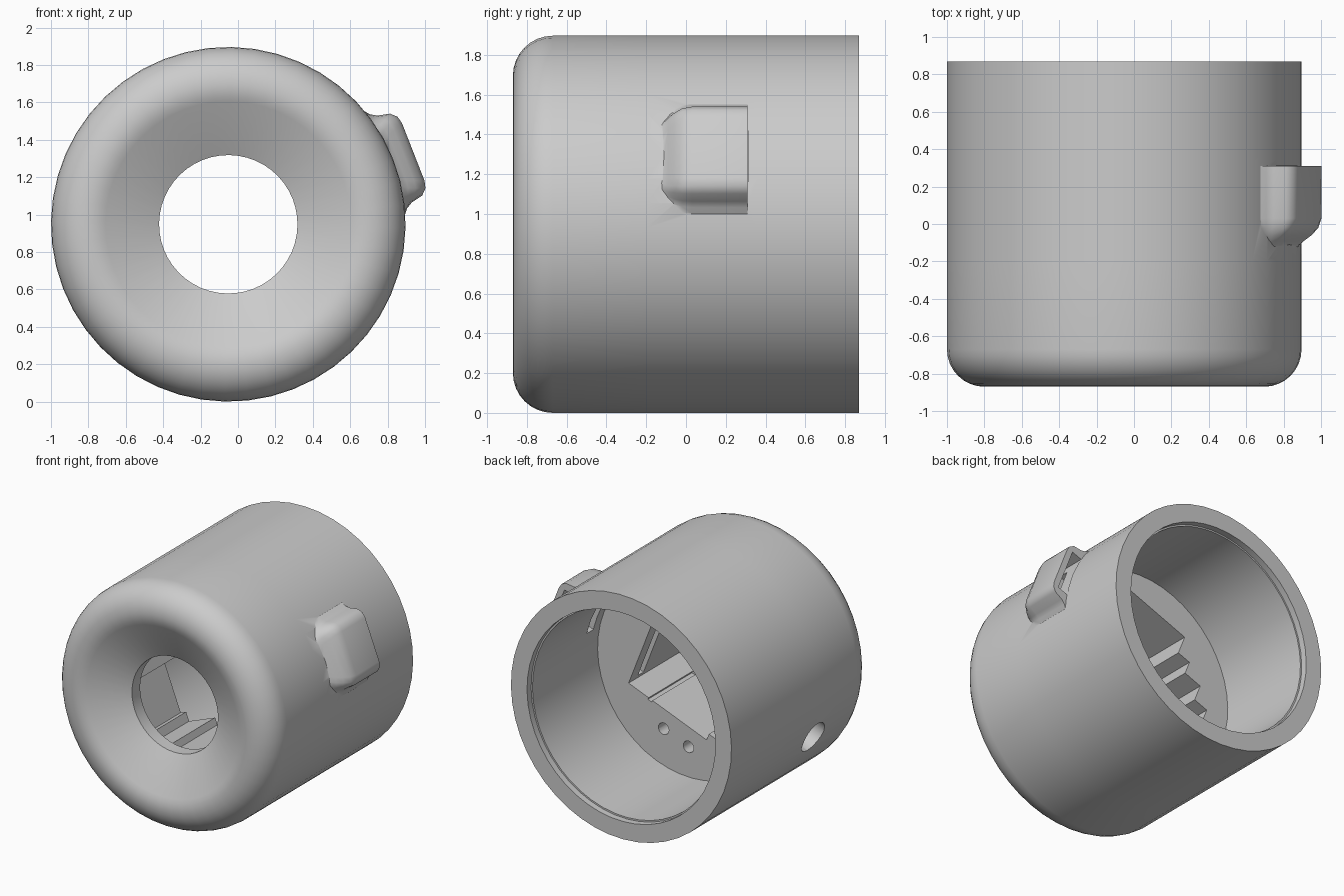
import bpy, bmesh, math
from mathutils import Matrix

cube = bpy.data.objects.get("Cube")
if cube:
    bpy.data.objects.remove(cube, do_unlink=True)

grey = bpy.data.materials.new("plain grey")
grey.use_nodes = True
grey.diffuse_color = (0.6, 0.6, 0.6, 1)
grey.node_tree.nodes["Principled BSDF"].inputs["Base Color"].default_value = (0.6, 0.6, 0.6, 1)

TILT = math.radians(21.4)   # clip and side hole lie on this tilted axis
SEGMENTS = 48


def make_object(name, bm):
    bmesh.ops.recalc_face_normals(bm, faces=bm.faces)
    mesh = bpy.data.meshes.new(name)
    bm.to_mesh(mesh)
    bm.free()
    mesh.materials.append(grey)
    obj = bpy.data.objects.new(name, mesh)
    bpy.context.collection.objects.link(obj)
    return obj


def loft(name, sections):
    """Join rings of (x, y, z) points and cap both ends."""
    bm = bmesh.new()
    rings = [[bm.verts.new(p) for p in s] for s in sections]
    n = len(rings[0])
    for a, b in zip(rings, rings[1:]):
        for i in range(n):
            j = (i + 1) % n
            bm.faces.new((a[i], a[j], b[j], b[i]))
    bm.faces.new(rings[0])
    bm.faces.new(rings[-1])
    return make_object(name, bm)


def prism(name, outline, y0, y1):
    return loft(name, [[(x, y, z) for x, z in outline] for y in (y0, y1)])


def block(name, x0, x1, y0, y1, z0, z1):
    return prism(name, [(x0, z0), (x1, z0), (x1, z1), (x0, z1)], y0, y1)


def rod(name, radius, start, end, sides=20):
    """Cylinder whose axis runs along x or y from start to end."""
    along_x = start[1] == end[1]
    rings = []
    for c in (start, end):
        ring = []
        for i in range(sides):
            a = math.tau * i / sides
            p, q = radius * math.cos(a), radius * math.sin(a)
            ring.append((c[0], c[1] + p, c[2] + q) if along_x else (c[0] + p, c[1], c[2] + q))
        rings.append(ring)
    return loft(name, rings)


def combine(target, tool, operation):
    mod = target.modifiers.new("combine", 'BOOLEAN')
    mod.operation = operation
    mod.solver = 'EXACT'
    mod.object = tool
    bpy.context.view_layer.objects.active = target
    bpy.ops.object.modifier_apply(modifier=mod.name)
    bpy.data.objects.remove(tool, do_unlink=True)


# Turned housing: rounded nose, shallow funnel, centre hole, rear bore
profile = [(0.81, 0.87), (0.948, 0.87), (0.948, 0.36), (0.948, -0.2)]
for i in range(9):
    a = math.radians(90 * i / 8)
    profile.append((0.748 + 0.2 * math.cos(a), -0.67 - 0.2 * math.sin(a)))
for i in range(1, 4):
    a = math.radians(27 * i / 3)
    profile.append((0.748 - 0.2 * math.sin(a), -0.67 - 0.2 * math.cos(a)))
profile += [(0.37, -0.7), (0.37, 0.02), (0.798, 0.02), (0.798, 0.82), (0.81, 0.82)]

bm = bmesh.new()
rings = []
for s in range(SEGMENTS):
    a = math.tau * s / SEGMENTS
    rings.append([bm.verts.new((r * math.cos(a), y, r * math.sin(a))) for r, y in profile])
for s in range(SEGMENTS):
    a, b = rings[s], rings[(s + 1) % SEGMENTS]
    for i in range(len(profile)):
        j = (i + 1) % len(profile)
        bm.faces.new((a[i], a[j], b[j], b[i]))
housing = make_object("housing", bm)

# Raised side clip with flared foot and rounded front
sections = []
for y, top, w in [(-0.15, 0.92, 0.16), (-0.115, 0.943, 0.19), (-0.09, 0.97, 0.21),
                  (-0.06, 1.01, 0.225), (-0.02, 1.045, 0.24), (0.03, 1.062, 0.245),
                  (0.31, 1.062, 0.245)]:
    h = top - 0.9
    half = [(0.85, w + 0.08), (0.9, w + 0.05), (0.9 + h * 0.13, w + 0.025),
            (0.9 + h * 0.34, w + 0.005), (0.9 + h * 0.75, w - 0.01),
            (0.9 + h * 0.94, w - 0.04), (top, w - 0.08)]
    outline = half + [(u, -v) for u, v in reversed(half)]
    sections.append([(u, y, v) for u, v in outline])
combine(housing, loft("side_clip", sections), 'UNION')

# Hollow under the clip, and the slot through the wall
combine(housing, block("clip_channel", 0.93, 1.015, 0.05, 0.312, -0.18, 0.18), 'DIFFERENCE')
combine(housing, block("wall_slot", 0.7, 0.96, 0.1, 0.18, -0.12, 0.12), 'DIFFERENCE')

# Stepped pocket in the inner floor
pocket = [(0.42, -0.385), (0.42, 0.56), (-0.21, 0.56), (-0.21, 0.4), (-0.32, 0.4),
          (-0.32, 0.29), (-0.47, 0.29), (-0.47, 0.15), (-0.59, 0.15), (-0.59, -0.26),
          (-0.54, -0.26), (-0.54, -0.33), (-0.3, -0.33), (-0.3, -0.385)]
combine(housing, prism("pocket", pocket, -0.6, 0.1), 'DIFFERENCE')

# Narrow grooves in the pocket walls
combine(housing, block("lower_groove", 0.2, 0.235, -0.52, 0.1, -0.4, -0.3), 'DIFFERENCE')
combine(housing, block("side_groove", 0.35, 0.46, -0.15, -0.08, -0.36, 0.5), 'DIFFERENCE')

# Two screw holes in the floor and a blind cable hole in the side
for u in (0.04, -0.19):
    combine(housing, rod("screw_hole", 0.045, (u, -0.25, -0.53), (u, 0.1, -0.53)), 'DIFFERENCE')
combine(housing, rod("cable_hole", 0.125, (-1.1, -0.23, 0), (-0.63, -0.23, 0)), 'DIFFERENCE')

# Tilt into place and shade
housing.data.transform(Matrix.Translation((-0.052, 0, 0.948)) @ Matrix.Rotation(-TILT, 4, 'Y'))
bpy.ops.object.select_all(action='DESELECT')
housing.select_set(True)
bpy.context.view_layer.objects.active = housing
bpy.ops.object.shade_smooth_by_angle(angle=math.radians(35))
